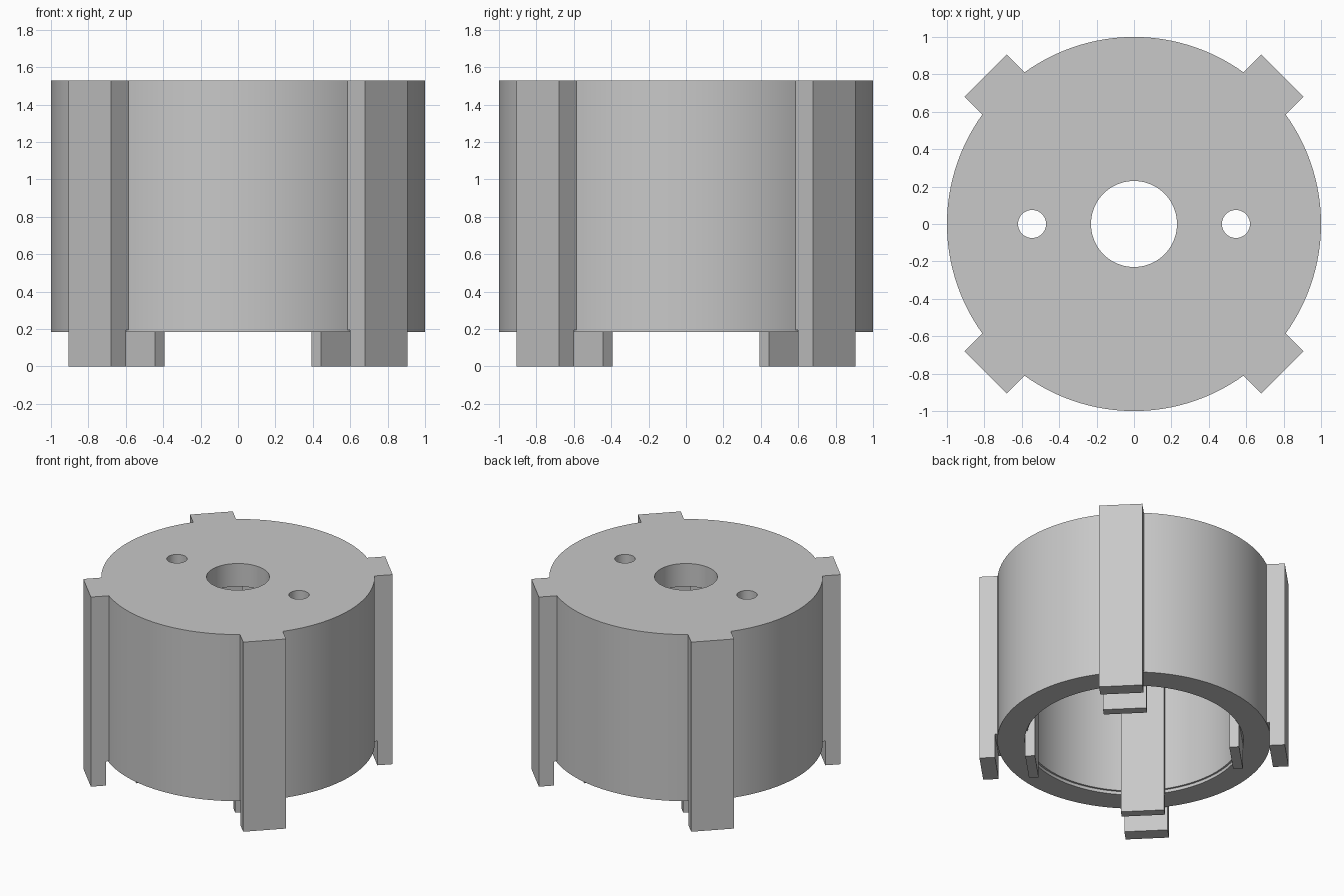
import bpy
import bmesh
from math import pi, radians
from mathutils import Matrix

cube = bpy.data.objects.get("Cube")
if cube:
    bpy.data.objects.remove(cube, do_unlink=True)

TOP, RIM, CEILING = 1.53, 0.185, 1.345
TAB_WIDTH = 0.318

grey = bpy.data.materials.new("light grey")
grey.use_nodes = True
grey.diffuse_color = (0.58, 0.58, 0.58, 1)
grey.node_tree.nodes["Principled BSDF"].inputs["Base Color"].default_value = grey.diffuse_color


def finish(name, bm):
    bmesh.ops.recalc_face_normals(bm, faces=bm.faces)
    mesh = bpy.data.meshes.new(name)
    bm.to_mesh(mesh)
    bm.free()
    mesh.materials.append(grey)
    ob = bpy.data.objects.new(name, mesh)
    bpy.context.collection.objects.link(ob)
    return ob


def lathe(name, profile, steps=128):
    """Revolve a closed (radius, z) outline around z."""
    bm = bmesh.new()
    verts = [bm.verts.new((r, 0, z)) for r, z in profile]
    edges = [bm.edges.new((verts[i - 1], verts[i])) for i in range(len(verts))]
    bmesh.ops.spin(bm, geom=verts + edges, cent=(0, 0, 0), axis=(0, 0, 1),
                   angle=2 * pi, steps=steps)
    bmesh.ops.remove_doubles(bm, verts=bm.verts, dist=1e-4)
    return finish(name, bm)


def diagonal_bars(name, profile):
    """Extrude a (radius, z) outline sideways and repeat it on four diagonals."""
    bm = bmesh.new()
    for k in range(4):
        turn = Matrix.Rotation(radians(45 + 90 * k), 3, "Z")
        verts = [bm.verts.new((r, -TAB_WIDTH / 2, z)) for r, z in profile]
        face = bm.faces.new(verts)
        out = bmesh.ops.extrude_face_region(bm, geom=[face])["geom"]
        moved = [v for v in out if isinstance(v, bmesh.types.BMVert)]
        bmesh.ops.translate(bm, verts=moved, vec=(0, TAB_WIDTH, 0))
        bmesh.ops.rotate(bm, verts=verts + moved, cent=(0, 0, 0), matrix=turn)
    return finish(name, bm)


def combine(target, other, operation):
    other.hide_render = True
    mod = target.modifiers.new(operation, "BOOLEAN")
    mod.operation, mod.solver, mod.object = operation, "EXACT", other
    bpy.context.view_layer.objects.active = target
    bpy.ops.object.modifier_apply(modifier=mod.name)
    bpy.data.objects.remove(other, do_unlink=True)


# Hollow housing: closed top with a central hole, open below, stepped rim
housing = lathe("housing", [
    (0.23, TOP), (1.0, TOP), (1.0, RIM), (0.80, RIM),
    (0.80, RIM + 0.025), (0.785, RIM + 0.025), (0.785, CEILING), (0.23, CEILING)])

# Outer keys, standing just clear of the wall below the rim
combine(housing, diagonal_bars("outer_keys", [
    (1.007, 0), (1.121, 0), (1.121, TOP), (0.94, TOP),
    (0.94, RIM + 0.01), (1.007, RIM + 0.01)]), "UNION")

# Inner ribs, from inside the ceiling to below the rim
combine(housing, diagonal_bars("inner_ribs", [
    (0.714, 0), (0.785, 0), (0.785, RIM + 0.06), (0.87, RIM + 0.06),
    (0.87, CEILING + 0.05), (0.714, CEILING + 0.05)]), "UNION")

# Two screw holes through the top
bm = bmesh.new()
for side in (-1, 1):
    bmesh.ops.create_cone(bm, cap_ends=True, segments=48, radius1=0.075, radius2=0.075,
                          depth=0.5, matrix=Matrix.Translation((side * 0.545, 0, TOP - 0.1)))
combine(housing, finish("screw_holes", bm), "DIFFERENCE")

# Smooth the curved walls, keep the edges crisp
bpy.ops.object.select_all(action="DESELECT")
housing.select_set(True)
bpy.context.view_layer.objects.active = housing
bpy.ops.object.shade_smooth_by_angle(angle=radians(30))
